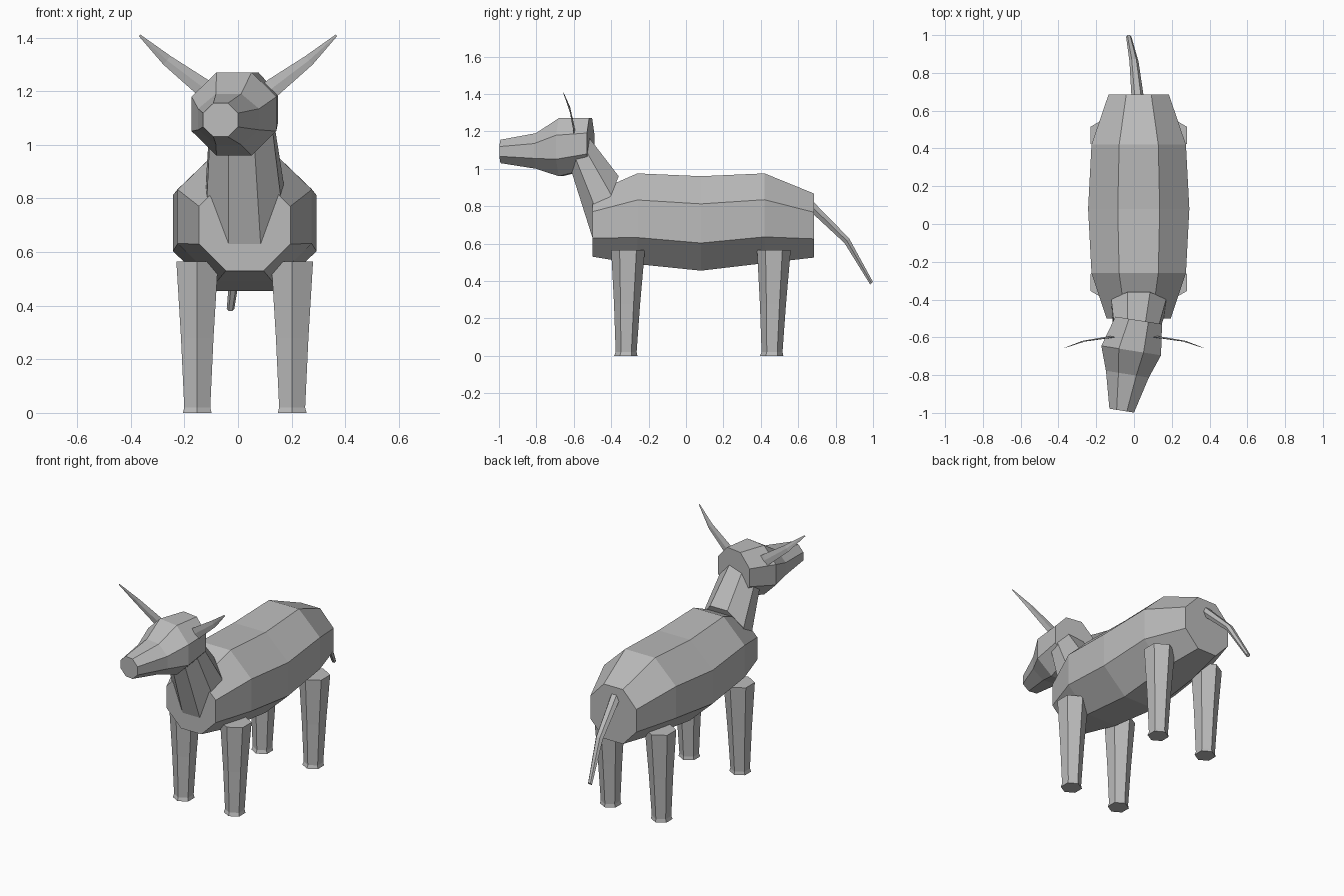
import bpy, bmesh
from math import cos, sin, pi, radians
from mathutils import Vector

cube = bpy.data.objects.get("Cube")
if cube:
    bpy.data.objects.remove(cube, do_unlink=True)

grey = bpy.data.materials.new("plain grey")
grey.use_nodes = True
grey.diffuse_color = (0.5, 0.5, 0.5, 1)
grey.node_tree.nodes["Principled BSDF"].inputs["Base Color"].default_value = (0.5, 0.5, 0.5, 1)

MID = 0.025  # x of the body's middle plane


def ring(center, u, v, sides, phase=0.0, scale=1.0):
    """Polygon section around center, spanned by half-axes u and v."""
    c, u, v = Vector(center), Vector(u), Vector(v)
    angles = [phase + 2 * pi * i / sides for i in range(sides)]
    return [c + scale * (u * cos(a) + v * sin(a)) for a in angles]


def octagon(center, u, v):
    """Flat-topped octagon whose flats lie at u and v."""
    return ring(center, u, v, 8, pi / 8, 1 / cos(pi / 8))


def loft(name, rings):
    """Skin a list of sections and cap both ends."""
    bm = bmesh.new()
    loops = [[bm.verts.new(p) for p in r] for r in rings]
    n = len(loops[0])
    for a, b in zip(loops, loops[1:]):
        for i in range(n):
            j = (i + 1) % n
            bm.faces.new((a[i], a[j], b[j], b[i]))
    bm.faces.new(loops[0])
    bm.faces.new(loops[-1])
    bmesh.ops.recalc_face_normals(bm, faces=bm.faces)
    mesh = bpy.data.meshes.new(name)
    bm.to_mesh(mesh)
    bm.free()
    mesh.materials.append(grey)
    obj = bpy.data.objects.new(name, mesh)
    bpy.context.collection.objects.link(obj)
    return obj


# Body: y, half width, bottom, top
body = [(-0.5, 0.17, 0.53, 0.87), (-0.26, 0.25, 0.49, 0.975), (0.08, 0.268, 0.455, 0.96),
        (0.42, 0.25, 0.495, 0.975), (0.685, 0.16, 0.525, 0.867)]
loft("body", [octagon((MID, y, (lo + hi) / 2), (w, 0, 0), (0, 0, (hi - lo) / 2))
              for y, w, lo, hi in body])

# Neck, leaning forward into the head
loft("neck", [octagon((MID, -0.428, 0.789), (0.145, 0, 0), (0, 0.068, 0.171)),
              octagon((0.012, -0.575, 1.1), (0.115, 0, 0), (0, 0.05, 0.075))])

# Head, turned slightly to one side: x, y, half width, bottom, top
yaw = radians(-9)
head = [(0.025, -0.51, 0.125, 1.0, 1.27), (-0.015, -0.67, 0.16, 0.96, 1.27),
        (-0.035, -0.795, 0.115, 1.0, 1.19), (-0.065, -0.988, 0.066, 1.03, 1.155)]
loft("head", [octagon((x, y, (lo + hi) / 2), (w * cos(yaw), w * sin(yaw), 0), (0, 0, (hi - lo) / 2))
              for x, y, w, lo, hi in head])

# Thin tapering horns
horn = [(0.09, -0.595, 1.18, 0.038), (0.135, -0.6, 1.217, 0.034),
        (0.265, -0.62, 1.315, 0.021), (0.367, -0.656, 1.408, 0.004)]
for side, sign in (("left", 1), ("right", -1)):
    loft(side + "_horn", [ring((sign * x, y, z), (-sign * 0.62 * r, 0, 0.78 * r), (0, 0.15 * r, 0), 4)
                          for x, y, z, r in horn])

# Legs with a small flared hoof: forward shift, z, radius
leg = [(0, 0.565, 0.09), (0.005, 0.28, 0.07), (0.01, 0.02, 0.056), (0.012, 0, 0.062)]
for end, y in (("front", -0.31), ("back", 0.47)):
    for side, sign in (("left", 1), ("right", -1)):
        loft(end + "_" + side + "_leg",
             [ring((MID + sign * 0.177, y - shift, z), (0, r, 0), (r, 0, 0), 6)
              for shift, z, r in leg])

# Drooping tail
tail = [(0.02, 0.665, 0.805, 0.033), (0, 0.86, 0.615, 0.024), (-0.028, 0.992, 0.388, 0.014)]
loft("tail", [ring((x, y, z), (r, 0, 0), (0, 0.6 * r, 0.6 * r), 6) for x, y, z, r in tail])
